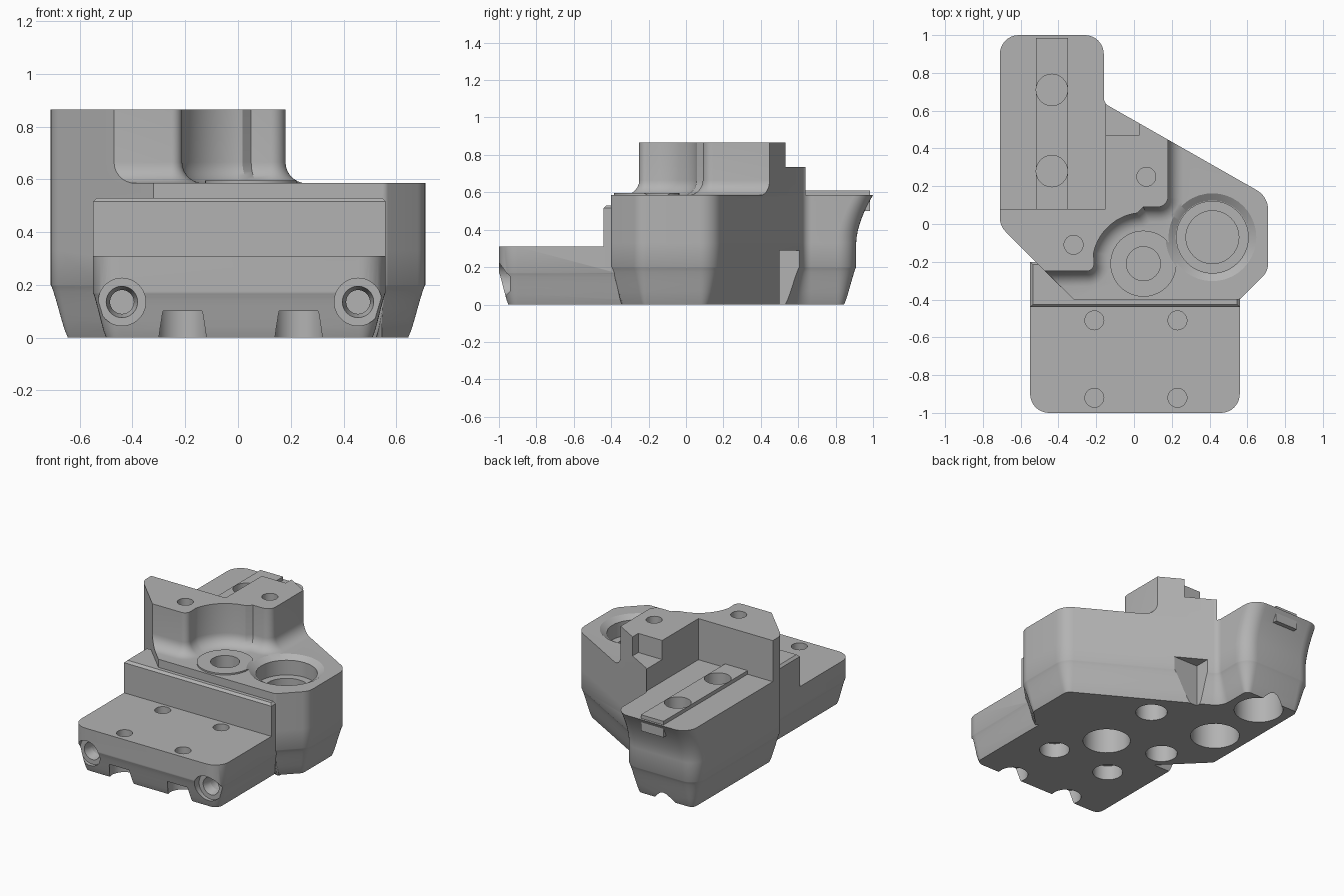
import bpy, bmesh, math
from mathutils import Vector, Matrix

if "Cube" in bpy.data.objects:
    bpy.data.objects.remove(bpy.data.objects["Cube"], do_unlink=True)

grey = bpy.data.materials.new("machined grey")
grey.use_nodes = True
grey.diffuse_color = (0.45, 0.45, 0.45, 1)
grey.node_tree.nodes["Principled BSDF"].inputs["Base Color"].default_value = (0.45, 0.45, 0.45, 1)


def make_object(name, bm):
    bmesh.ops.recalc_face_normals(bm, faces=bm.faces)
    mesh = bpy.data.meshes.new(name)
    bm.to_mesh(mesh)
    bm.free()
    mesh.materials.append(grey)
    obj = bpy.data.objects.new(name, mesh)
    bpy.context.collection.objects.link(obj)
    return obj


def rounded(corners, steps=8):
    """Counter-clockwise corners (x, y, radius) turned into a rounded outline."""
    pts = []
    for i, (x, y, r) in enumerate(corners):
        p = Vector((x, y))
        if r == 0:
            pts.append(p)
            continue
        d0 = (p - Vector(corners[i - 1][:2])).normalized()
        d1 = (Vector(corners[(i + 1) % len(corners)][:2]) - p).normalized()
        turn = math.atan2(d0.x * d1.y - d0.y * d1.x, d0.dot(d1))
        start = p - d0 * r * math.tan(abs(turn) / 2)
        centre = start + Vector((-d0.y, d0.x)) * math.copysign(r, turn)
        for k in range(steps + 1):
            pts.append(centre + Matrix.Rotation(turn * k / steps, 2) @ (start - centre))
    return pts


def inset(pts, amount):
    out = []
    for i, p in enumerate(pts):
        d0 = (p - pts[i - 1]).normalized()
        d1 = (pts[(i + 1) % len(pts)] - p).normalized()
        n0, n1 = Vector((-d0.y, d0.x)), Vector((-d1.y, d1.x))
        out.append(p + (n0 + n1) * amount / (1 + n0.dot(n1)))
    return out


def loft(name, outline, levels, shift=None):
    """Stack the outline at each (z, inset) level and close the ends."""
    bm = bmesh.new()
    rings = []
    for z, amount in levels:
        ring = []
        for p in inset(outline, amount):
            ring.append(bm.verts.new((p.x, p.y + (shift(p.y, z) if shift else 0), z)))
        rings.append(ring)
    n = len(outline)
    for a, b in zip(rings, rings[1:]):
        for i in range(n):
            j = (i + 1) % n
            bm.faces.new((a[i], a[j], b[j], b[i]))
    bm.faces.new(rings[0][::-1])
    bm.faces.new(rings[-1])
    return make_object(name, bm)


def box(name, x0, x1, y0, y1, z0, z1):
    return loft(name, [Vector(c) for c in ((x0, y0), (x1, y0), (x1, y1), (x0, y1))],
                [(z0, 0), (z1, 0)])


def cylinder(name, x, y, z0, z1, r0, r1=None):
    bm = bmesh.new()
    bmesh.ops.create_cone(bm, cap_ends=True, segments=40, radius1=r0,
                          radius2=r0 if r1 is None else r1, depth=z1 - z0,
                          matrix=Matrix.Translation((x, y, (z0 + z1) / 2)))
    return make_object(name, bm)


def combine(target, tool, operation):
    mod = target.modifiers.new(operation.lower(), "BOOLEAN")
    mod.operation, mod.solver, mod.object = operation, "EXACT", tool
    tool.hide_render = True
    bpy.context.view_layer.objects.active = target
    bpy.ops.object.modifier_apply(modifier=mod.name)
    bpy.data.objects.remove(tool, do_unlink=True)


def foot(radius, height, steps=7):
    """Levels for a rounded lower edge."""
    angles = [math.pi / 2 * k / steps for k in range(steps + 1)]
    return [(height * math.sin(a) ** 1.3, radius * (1 - math.sin(a)) ** 0.8) for a in angles]


DECK, TOP = 0.585, 0.865

# Main body with a flared rear end
def rear_flare(y, z):
    t = min(max((z - 0.33) / (DECK - 0.33), 0), 1)
    return -0.09 * (1 - t ** 1.7) if y > 0.8 else 0

body_outline = rounded([(-0.32, -0.40, 0), (0.56, -0.40, 0.03), (0.71, -0.25, 0.1),
                        (0.71, 0.145, 0.12), (-0.16, 0.64, 0.05), (-0.16, 1, 0.1),
                        (-0.71, 1, 0.1), (-0.71, -0.01, 0.1)])
flare_levels = [(0.33 + (DECK - 0.33) * k / 8, 0) for k in range(9)]
body = loft("bracket_body", body_outline, foot(0.065, 0.2) + flare_levels + [(TOP, 0)], rear_flare)

# Tower: everything above the deck outside its filleted outline is removed
corners = [(-0.95, -0.25, 0), (-0.21, -0.25, 0.04)]
for k in range(15):
    a = math.radians(168 - 71 * k / 14)
    corners.append((0.05 + 0.27 * math.cos(a), -0.21 + 0.27 * math.sin(a), 0))
corners += [(0.05, 0.09, 0), (0.18, 0.09, 0.055), (0.18, 0.85, 0), (-0.95, 0.85, 0)]
fillet = [(DECK + 0.08 * (1 - math.cos(a)), -0.08 * (1 - math.sin(a)))
          for a in [math.pi / 2 * k / 7 for k in range(8)]]
tower = loft("tower_keep", rounded(corners), [(0.5, -0.08)] + fillet + [(1.4, 0)])
waste = box("tower_waste", -1.1, 1.1, -1.2, 1.2, DECK, 1.2)
combine(waste, tower, "DIFFERENCE")
combine(body, waste, "DIFFERENCE")
combine(body, box("arm_clearance", -1, -0.15, 0.08, 1.2, DECK, 1.1), "DIFFERENCE")
combine(body, box("tower_step", -0.16, 0.03, 0.47, 0.8, 0.735, 1.1), "DIFFERENCE")
combine(body, box("side_notch", -0.1, 0.4, 0.5, 0.9, -0.1, 0.29), "DIFFERENCE")

# Front pad, ledge behind it, boss and rail
pad_outline = rounded([(-0.55, -1, 0.1), (0.56, -1, 0.1), (0.56, -0.2, 0), (-0.55, -0.2, 0)])
combine(body, loft("front_pad", pad_outline, foot(0.05, 0.17) + [(0.31, 0)]), "UNION")
ledge_outline = rounded([(-0.55, -0.44, 0), (0.56, -0.44, 0), (0.56, -0.2, 0), (-0.55, -0.2, 0)])
combine(body, loft("front_ledge", ledge_outline, [(0.2, 0), (0.515, 0), (0.53, 0.015)]), "UNION")
combine(body, cylinder("ring_boss", 0.05, -0.21, 0.5, 0.595, 0.175), "UNION")
combine(body, box("arm_rail", -0.52, -0.35, 0.06, 0.985, 0.5, 0.61), "UNION")

# Vertical holes: x, y, top of hole, floor, radius, lower bore radius, bore depth
holes = [(x, y, 0.5, 0.11, 0.05, 0.095, 0.1) for x in (-0.21, 0.23) for y in (-0.51, -0.92)]
holes += [(x, y, 1, 0.31, 0.05, 0.1, 0.3) for x, y in ((-0.32, -0.11), (0.065, 0.25))]
holes += [(-0.435, y, 0.8, 0.5, 0.083, 0.155, 0.3) for y in (0.28, 0.71)]
holes += [(0.05, -0.21, 0.8, 0.31, 0.09, 0.15, 0.3)]
for x, y, top, floor, r, bore_r, bore_top in holes:
    combine(body, cylinder("hole", x, y, floor, top, r), "DIFFERENCE")
    combine(body, cylinder("lower_bore", x, y, -0.1, bore_top, bore_r), "DIFFERENCE")

# Stepped round seat on the deck
combine(body, cylinder("seat_flare", 0.415, -0.07, 0.56, 0.61, 0.195, 0.27), "DIFFERENCE")
combine(body, cylinder("seat_bore", 0.415, -0.07, 0.46, 0.7, 0.19), "DIFFERENCE")
combine(body, cylinder("seat_core", 0.415, -0.07, 0.40, 0.7, 0.14), "DIFFERENCE")

# Horizontal screw sockets in the pad front
for x in (-0.44, 0.455):
    for r0, r1, near, far in ((0.09, 0.09, 1.1, 0.94), (0.062, 0.045, 0.95, 0.88), (0.045, 0.045, 0.9, 0.75)):
        socket = cylinder("screw_socket", 0, 0, 0, near - far, r1, r0)
        socket.data.transform(Matrix.Translation((x, -far, 0.135)) @ Matrix.Rotation(math.pi / 2, 4, "X"))
        combine(body, socket, "DIFFERENCE")

bpy.ops.object.select_all(action="DESELECT")
body.select_set(True)
bpy.context.view_layer.objects.active = body
bpy.ops.object.shade_smooth_by_angle(angle=math.radians(28))
